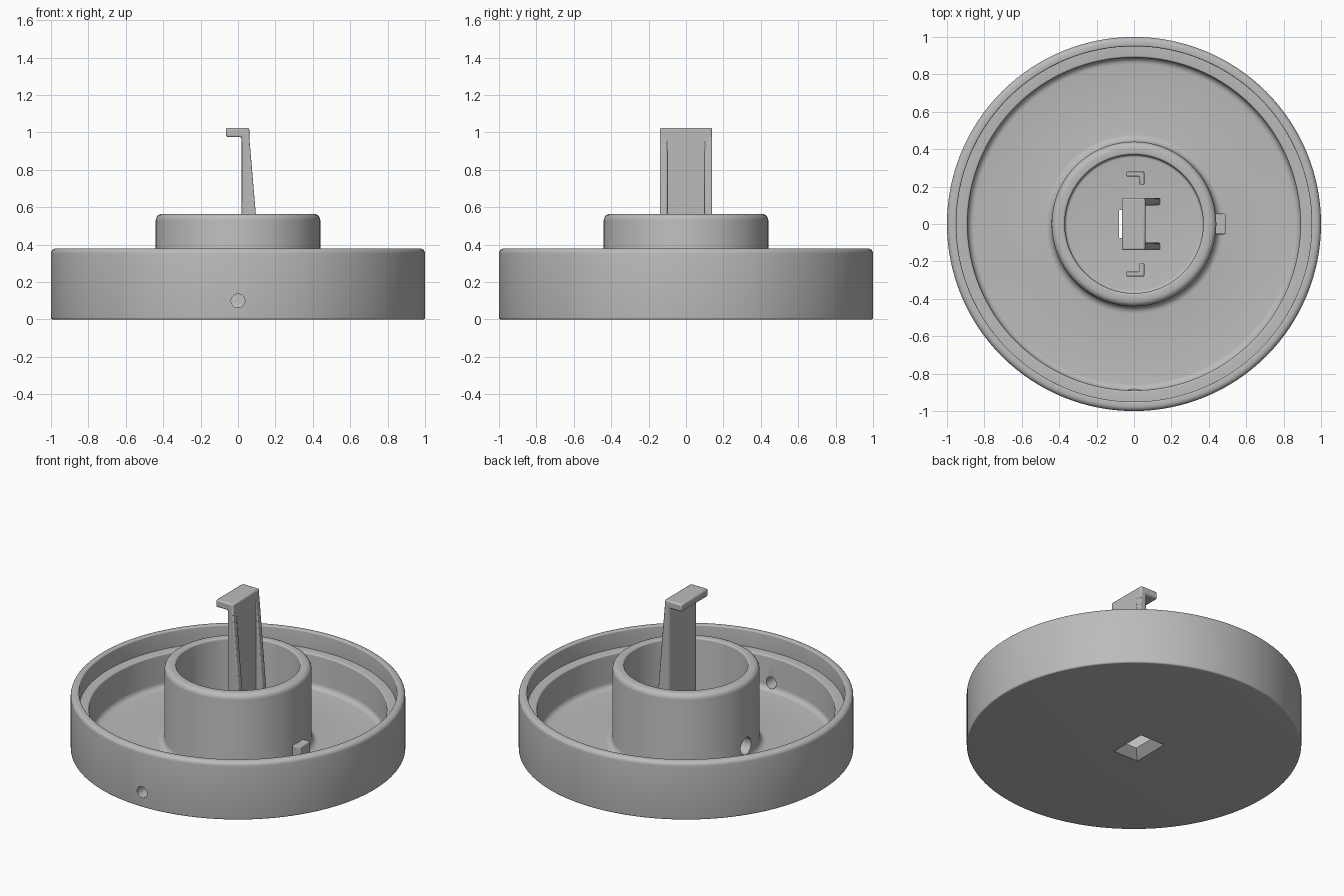
import bpy, bmesh, math
from mathutils import Vector, Matrix

if "Cube" in bpy.data.objects:
    bpy.data.objects.remove(bpy.data.objects["Cube"])

grey = bpy.data.materials.new("plain grey")
grey.use_nodes = True
colour = (0.5, 0.5, 0.5, 1)
grey.diffuse_color = colour
grey.node_tree.nodes["Principled BSDF"].inputs["Base Color"].default_value = colour


def add_object(name, bm):
    bmesh.ops.recalc_face_normals(bm, faces=bm.faces)
    mesh = bpy.data.meshes.new(name)
    bm.to_mesh(mesh)
    bm.free()
    mesh.materials.append(grey)
    obj = bpy.data.objects.new(name, mesh)
    bpy.context.collection.objects.link(obj)
    return obj


def activate(obj):
    bpy.ops.object.select_all(action='DESELECT')
    obj.select_set(True)
    bpy.context.view_layer.objects.active = obj


def smooth(obj):
    activate(obj)
    bpy.ops.object.shade_smooth_by_angle(angle=math.radians(35))


def fillet(points, steps=5):
    """Round the corners of an open profile of (radius, height, fillet)."""
    out = []
    for i, (r, z, f) in enumerate(points):
        p = Vector((r, 0, z))
        if f == 0:
            out.append(p)
            continue
        a, b = (Vector((q[0], 0, q[1])) - p for q in (points[i - 1], points[i + 1]))
        a, b = a.normalized() * f, b.normalized() * f
        centre = p + a + b
        for k in range(steps + 1):
            t = math.pi / 2 * k / steps
            out.append(centre - b * math.cos(t) - a * math.sin(t))
    return out


def lathe(name, points, segments=128):
    bm = bmesh.new()
    verts = [bm.verts.new(p) for p in points]
    edges = [bm.edges.new(pair) for pair in zip(verts, verts[1:])]
    bmesh.ops.spin(bm, geom=verts + edges, cent=(0, 0, 0), axis=(0, 0, 1),
                   angle=math.tau, steps=segments, use_duplicate=False)
    bmesh.ops.remove_doubles(bm, verts=bm.verts, dist=0.0001)
    return add_object(name, bm)


def extrude(name, outline, start, end, axis='Y', bevel=0.006):
    """Extrude an xz outline along y, or an xy outline along z."""
    bm = bmesh.new()
    place = (lambda u, v: (u, start, v)) if axis == 'Y' else (lambda u, v: (u, v, start))
    step = (0, end - start, 0) if axis == 'Y' else (0, 0, end - start)
    face = bm.faces.new([bm.verts.new(place(u, v)) for u, v in outline])
    new = bmesh.ops.extrude_face_region(bm, geom=[face])["geom"]
    bmesh.ops.translate(bm, vec=step, verts=[g for g in new if isinstance(g, bmesh.types.BMVert)])
    obj = add_object(name, bm)
    if bevel:
        mod = obj.modifiers.new("soft edges", 'BEVEL')
        mod.width = bevel
        mod.segments = 2
        smooth(obj)
    return obj


def box_outline(x0, x1, y0, y1):
    return [(x0, y0), (x1, y0), (x1, y1), (x0, y1)]


def rod(name, radius, length, centre, axis):
    bm = bmesh.new()
    turn = Matrix.Rotation(math.pi / 2, 4, axis)
    bmesh.ops.create_cone(bm, cap_ends=True, segments=32, radius1=radius, radius2=radius,
                          depth=length, matrix=Matrix.Translation(centre) @ turn)
    return add_object(name, bm)


def cut(target, cutter):
    cutter.hide_render = True
    mod = target.modifiers.new("cut", 'BOOLEAN')
    mod.operation = 'DIFFERENCE'
    mod.solver = 'EXACT'
    mod.object = cutter
    activate(target)
    bpy.ops.object.modifier_apply(modifier=mod.name)
    bpy.data.objects.remove(cutter)


# Round tray with stepped rim and raised centre collar
tray = lathe("tray_with_collar", fillet([
    (0, 0, 0), (1, 0, 0.01), (1, 0.38, 0.027), (0.95, 0.38, 0.008),
    (0.95, 0.27, 0), (0.89, 0.27, 0.01), (0.89, 0.05, 0.035),
    (0.44, 0.05, 0.04), (0.44, 0.565, 0.035), (0.37, 0.565, 0.012),
    (0.37, 0.05, 0.015), (0, 0.05, 0)]))

# Hole through the front wall and hole through the collar
cut(tray, rod("front_hole_cutter", 0.037, 0.3, (0, -0.95, 0.1), 'X'))
cut(tray, rod("collar_hole_cutter", 0.055, 0.2, (-0.42, 0, 0.14), 'Y'))

# Tapered window through the floor beside the post
bm = bmesh.new()
rings = []
for z, grow in ((-0.01, 0.06), (0.05, 0), (0.07, 0)):
    outline = box_outline(-0.08 - grow, 0.02 + grow * 0.6, -0.075 - grow, 0.075 + grow)
    rings.append([bm.verts.new((x, y, z)) for x, y in outline])
for low, high in zip(rings, rings[1:]):
    for i in range(4):
        j = (i + 1) % 4
        bm.faces.new((low[i], low[j], high[j], high[i]))
bm.faces.new(rings[0])
bm.faces.new(rings[-1])
cut(tray, add_object("window_cutter", bm))
smooth(tray)

# Upright post with an overhanging hook
extrude("hook_post", [(0.02, 0.045), (0.061, 0.045), (0.061, 1.025), (-0.065, 1.025),
                      (-0.065, 0.975), (0.02, 0.975)], -0.14, 0.14, bevel=0.01)

for side, label in ((1, "back"), (-1, "front")):
    # Tapered stiffening rib on each edge of the post
    extrude(label + "_post_rib", [(0.03, 0.045), (0.139, 0.045), (0.06, 0.98), (0.03, 0.98)],
            side * 0.10, side * 0.14)
    # Low corner bracket beside the post
    corner = [(-0.04, 0.255), (0.03, 0.255), (0.03, 0.21), (0.055, 0.21), (0.055, 0.28), (-0.04, 0.28)]
    extrude(label + "_corner_bracket", [(x, side * y) for x, y in corner], 0.045, 0.12, 'Z', 0.004)

# Small tab on the outside of the collar
extrude("collar_tab", box_outline(0.42, 0.49, -0.055, 0.055), 0.045, 0.165, 'Z')
